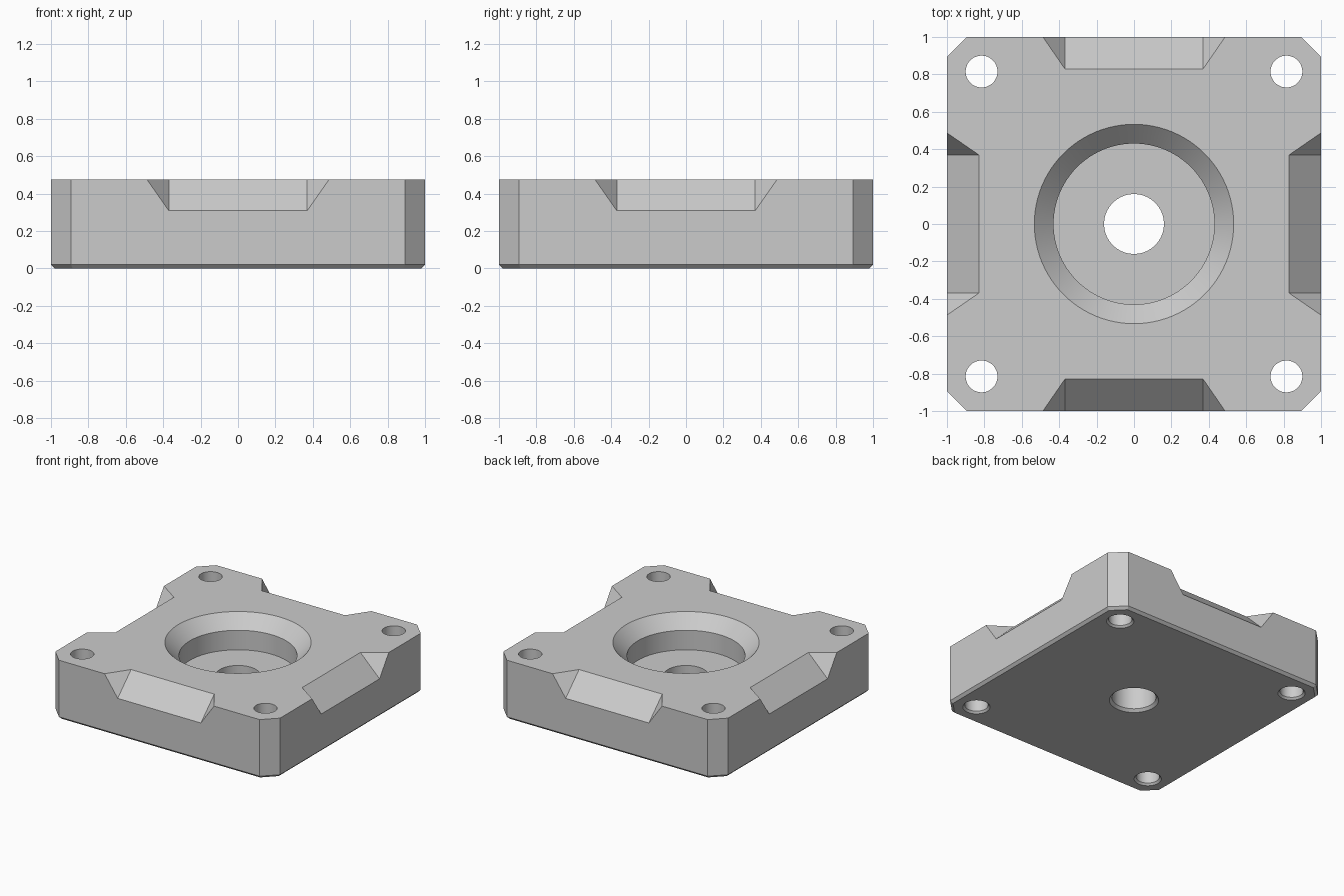
import bpy, bmesh
from math import cos, sin, pi
from mathutils import Matrix

TOP = 0.475

cube = bpy.data.objects.get("Cube")
if cube:
    bpy.data.objects.remove(cube, do_unlink=True)

grey = bpy.data.materials.new("machined grey")
grey.use_nodes = True
COLOUR = (0.6, 0.6, 0.6, 1)
grey.diffuse_color = COLOUR
grey.node_tree.nodes["Principled BSDF"].inputs["Base Color"].default_value = COLOUR


def finish(name, bm):
    bmesh.ops.recalc_face_normals(bm, faces=bm.faces)
    mesh = bpy.data.meshes.new(name)
    bm.to_mesh(mesh)
    bm.free()
    mesh.materials.append(grey)
    obj = bpy.data.objects.new(name, mesh)
    bpy.context.collection.objects.link(obj)
    return obj


def hull(name, points, turn=0):
    """Convex solid around the points, turned about z."""
    bm = bmesh.new()
    for p in points:
        bm.verts.new(p)
    bmesh.ops.convex_hull(bm, input=bm.verts)
    bmesh.ops.dissolve_limit(bm, angle_limit=0.01, verts=bm.verts, edges=bm.edges)
    bmesh.ops.transform(bm, matrix=Matrix.Rotation(turn, 4, "Z"), verts=bm.verts)
    return finish(name, bm)


def lathe(name, profile, x=0, y=0, steps=96):
    """Closed solid of revolution from (radius, height) pairs."""
    bm = bmesh.new()
    angles = [2 * pi * i / steps for i in range(steps)]
    rings = [[bm.verts.new((x + r * cos(a), y + r * sin(a), z)) for a in angles]
             for r, z in profile]
    for low, high in zip(rings, rings[1:]):
        for i in range(steps):
            j = (i + 1) % steps
            bm.faces.new((low[i], low[j], high[j], high[i]))
    bm.faces.new(rings[0])
    bm.faces.new(rings[-1])
    return finish(name, bm)


def octagon(half, cut, z):
    """Square outline with clipped corners."""
    return [(sx * a, sy * b, z) for a, b in ((half, cut), (cut, half))
            for sx in (-1, 1) for sy in (-1, 1)]


# Block with clipped corners and a bevelled bottom edge
block = hull("base_block", octagon(0.98, 0.884, 0) + octagon(1, 0.893, 0.02)
             + octagon(1, 0.893, TOP))

# Central stepped bore with a conical mouth
cutters = [lathe("bore_cutter", [
    (0.2, -0.02), (0.16, 0.02), (0.16, 0.215), (0.43, 0.215),
    (0.43, TOP - 0.103), (0.553, TOP + 0.02)])]

# Bolt holes, lightly countersunk underneath
for sx in (-1, 1):
    for sy in (-1, 1):
        cutters.append(lathe("bolt_hole_cutter", [
            (0.119, -0.02), (0.085, 0.015), (0.085, TOP + 0.1)],
            sx * 0.815, sy * 0.815, 64))

# Sloped notch with flared ends in the middle of each side
RUN, DROP, FLARE, HALF = 0.17, 0.167, 0.117, 0.37
wedge = []
for s in (-1, 1):
    wedge += [(s * HALF, 0.83 - RUN, TOP + DROP),
              (s * HALF, 1 + RUN, TOP - 2 * DROP),
              (s * (HALF + 3 * FLARE), 1 + RUN, TOP + DROP)]
for k in range(4):
    cutters.append(hull("notch_cutter", wedge, k * pi / 2))

# Cut everything out of the block
for cutter in cutters:
    cutter.hide_render = True
    mod = block.modifiers.new(cutter.name, "BOOLEAN")
    mod.operation = "DIFFERENCE"
    mod.solver = "EXACT"
    mod.object = cutter

bpy.context.view_layer.update()
graph = bpy.context.evaluated_depsgraph_get()
result = bpy.data.meshes.new_from_object(block.evaluated_get(graph))
block.modifiers.clear()
block.data = result
for cutter in cutters:
    bpy.data.objects.remove(cutter, do_unlink=True)

bpy.ops.object.select_all(action="DESELECT")
block.select_set(True)
bpy.context.view_layer.objects.active = block
bpy.ops.object.shade_smooth_by_angle(angle=pi / 9)
